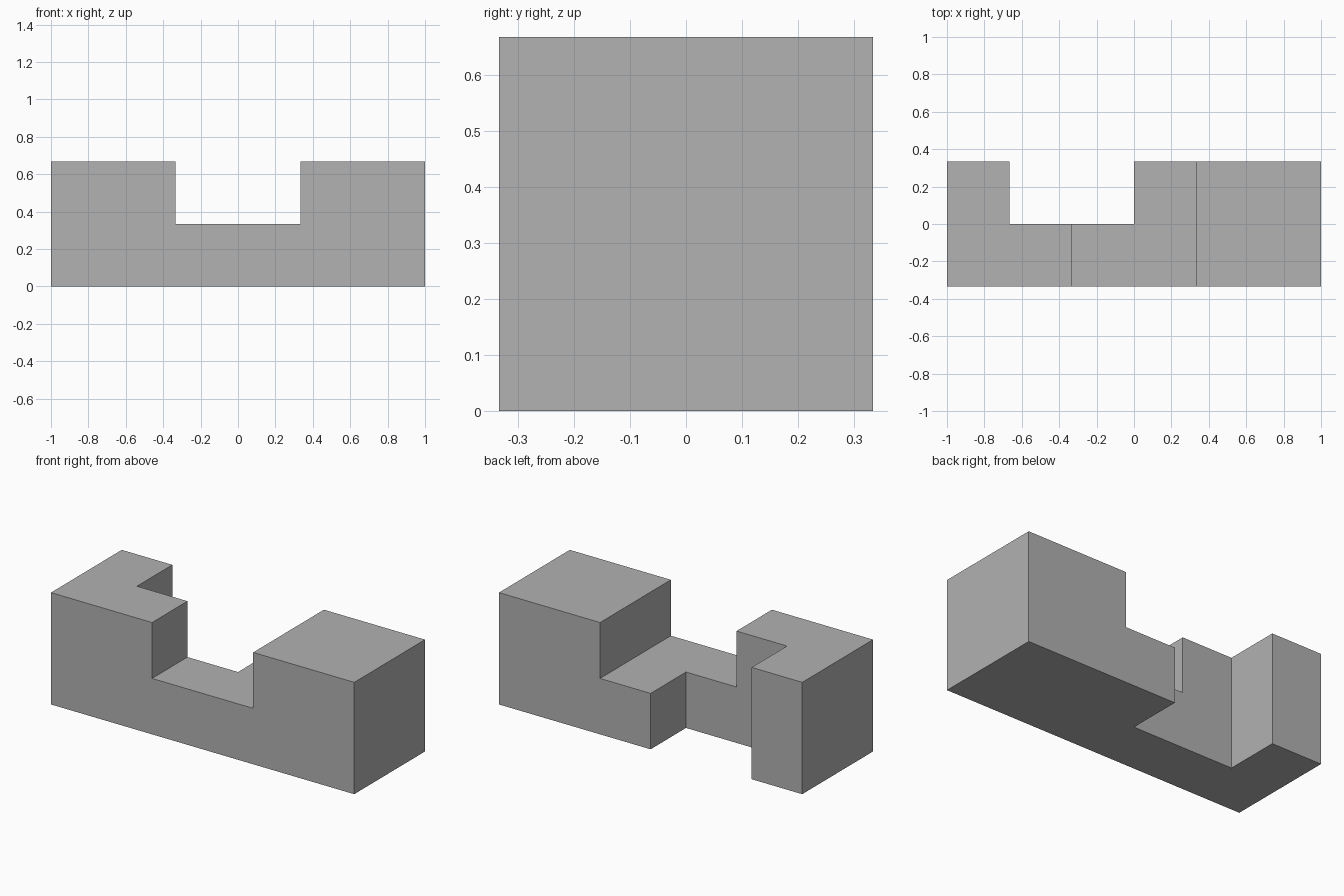
import bpy
import bmesh

cube = bpy.data.objects.get("Cube")
if cube:
    bpy.data.objects.remove(cube, do_unlink=True)

U = 1 / 3  # one module of the block

grey = bpy.data.materials.new("grey")
grey.use_nodes = True
colour = (0.445, 0.445, 0.445, 1)
grey.diffuse_color = colour
grey.node_tree.nodes["Principled BSDF"].inputs["Base Color"].default_value = colour


def extrude_profile(name, profile, y0, y1):
    """Extrude an x-z outline, given in modules, from y0 to y1."""
    bm = bmesh.new()
    face = bm.faces.new([bm.verts.new((x * U, y0 * U, z * U)) for x, z in profile])
    out = bmesh.ops.extrude_face_region(bm, geom=[face])
    moved = [v for v in out["geom"] if isinstance(v, bmesh.types.BMVert)]
    bmesh.ops.translate(bm, verts=moved, vec=(0, (y1 - y0) * U, 0))
    bmesh.ops.recalc_face_normals(bm, faces=bm.faces)
    mesh = bpy.data.meshes.new(name)
    bm.to_mesh(mesh)
    bm.free()
    mesh.materials.append(grey)
    obj = bpy.data.objects.new(name, mesh)
    bpy.context.collection.objects.link(obj)
    return obj


# U-shaped block: low middle between two tall ends
block = extrude_profile("notched_block", [
    (-3, 0), (3, 0), (3, 2), (1, 2), (1, 1), (-1, 1), (-1, 2), (-3, 2)], -1, 1)

# Full-height notch in the back, off to the right
cutter = extrude_profile("back_notch_cutter", [(-2, -1), (0, -1), (0, 3), (-2, 3)], 0, 2)
cutter.hide_render = True

notch = block.modifiers.new("back_notch", "BOOLEAN")
notch.operation = "DIFFERENCE"
notch.solver = "EXACT"
notch.object = cutter
bpy.context.view_layer.objects.active = block
bpy.ops.object.modifier_apply(modifier=notch.name)
bpy.data.objects.remove(cutter, do_unlink=True)
